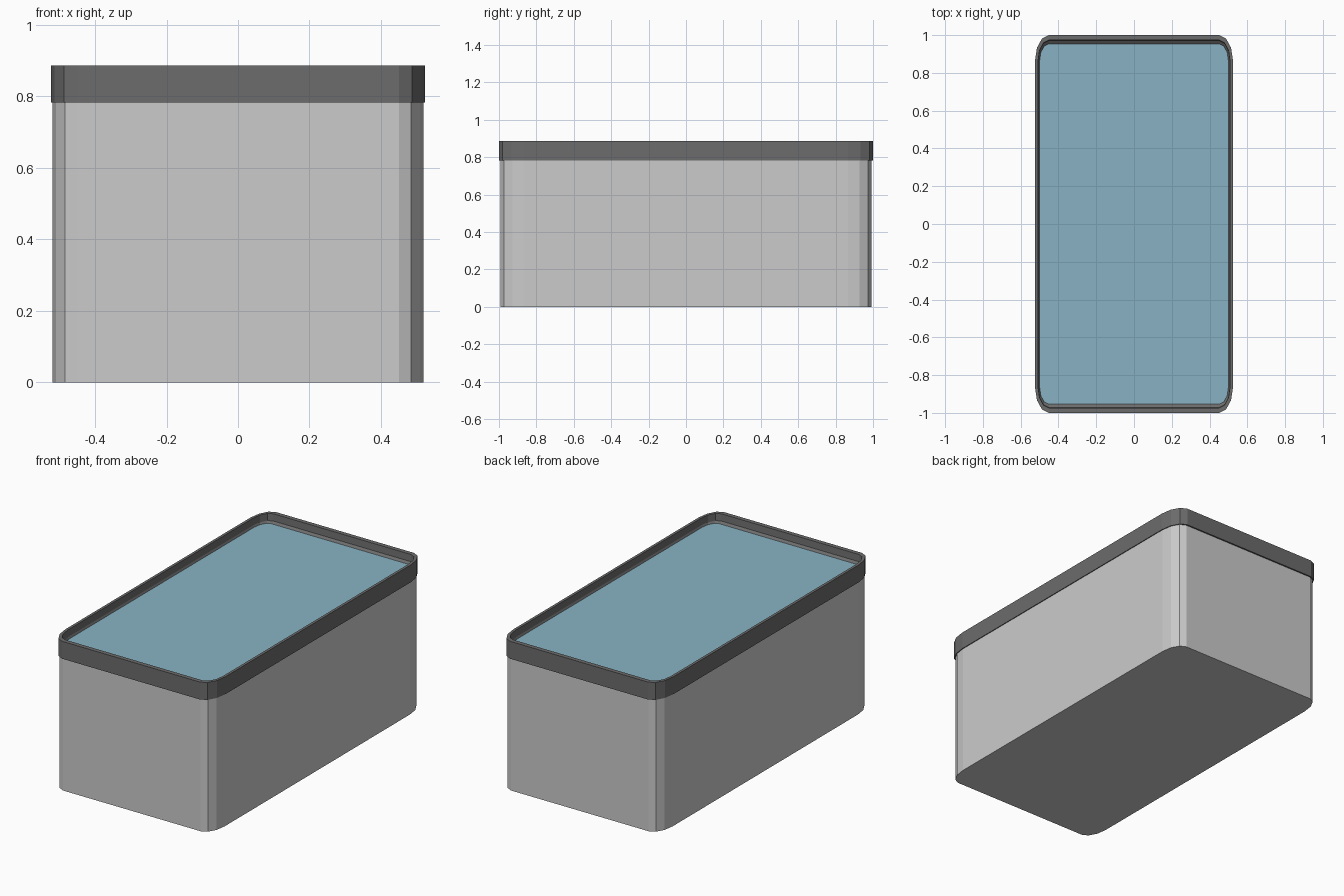
import bpy, bmesh
from math import cos, sin, pi

if "Cube" in bpy.data.objects:
    bpy.data.objects.remove(bpy.data.objects["Cube"])

CX, CY = 0.45, 0.865   # shared centre of the elliptical corners
SEGS = 3


def outline(hx, hy, z):
    """Rounded rectangle with half sizes hx, hy at height z."""
    pts = []
    for q, (sx, sy) in enumerate([(1, 1), (-1, 1), (-1, -1), (1, -1)]):
        for i in range(SEGS + 1):
            a = pi / 2 * (q + i / SEGS)
            pts.append((sx * CX + (hx - CX) * cos(a),
                        sy * CY + (hy - CY) * sin(a), z))
    return pts


def loft(name, rings, cap_start=False, closed=False, color=None):
    """Skin a list of (hx, hy, z) outlines into one object."""
    bm = bmesh.new()
    loops = [[bm.verts.new(p) for p in outline(*r)] for r in rings]
    pairs = list(zip(loops, loops[1:]))
    if closed:
        pairs.append((loops[-1], loops[0]))
    for a, b in pairs:
        n = len(a)
        for i in range(n):
            j = (i + 1) % n
            bm.faces.new((a[i], a[j], b[j], b[i]))
    if cap_start:
        face = loops[0] if len(loops) == 1 else loops[0][::-1]
        bm.faces.new(face)
    mesh = bpy.data.meshes.new(name)
    bm.to_mesh(mesh)
    bm.free()
    obj = bpy.data.objects.new(name, mesh)
    bpy.context.collection.objects.link(obj)
    if color:
        mat = bpy.data.materials.new(name + "_colour")
        mat.diffuse_color = (*color, 1)
        mat.use_nodes = True
        mat.node_tree.nodes["Principled BSDF"].inputs["Base Color"].default_value = mat.diffuse_color
        mesh.materials.append(mat)
    return obj


# Tank walls with a closed floor
loft("tank_body", [(0.519, 0.991, 0), (0.519, 0.991, 0.80)], cap_start=True)

# Dark rim band with a small inner lip
loft("rim", [(0.524, 1.0, 0.783), (0.524, 1.0, 0.886),
             (0.508, 0.974, 0.886), (0.506, 0.971, 0.845),
             (0.499, 0.953, 0.832), (0.499, 0.953, 0.783)],
     closed=True, color=(0.15, 0.15, 0.15))

# Water surface
loft("water", [(0.4995, 0.954, 0.835)], cap_start=True, color=(0.25, 0.45, 0.55))
